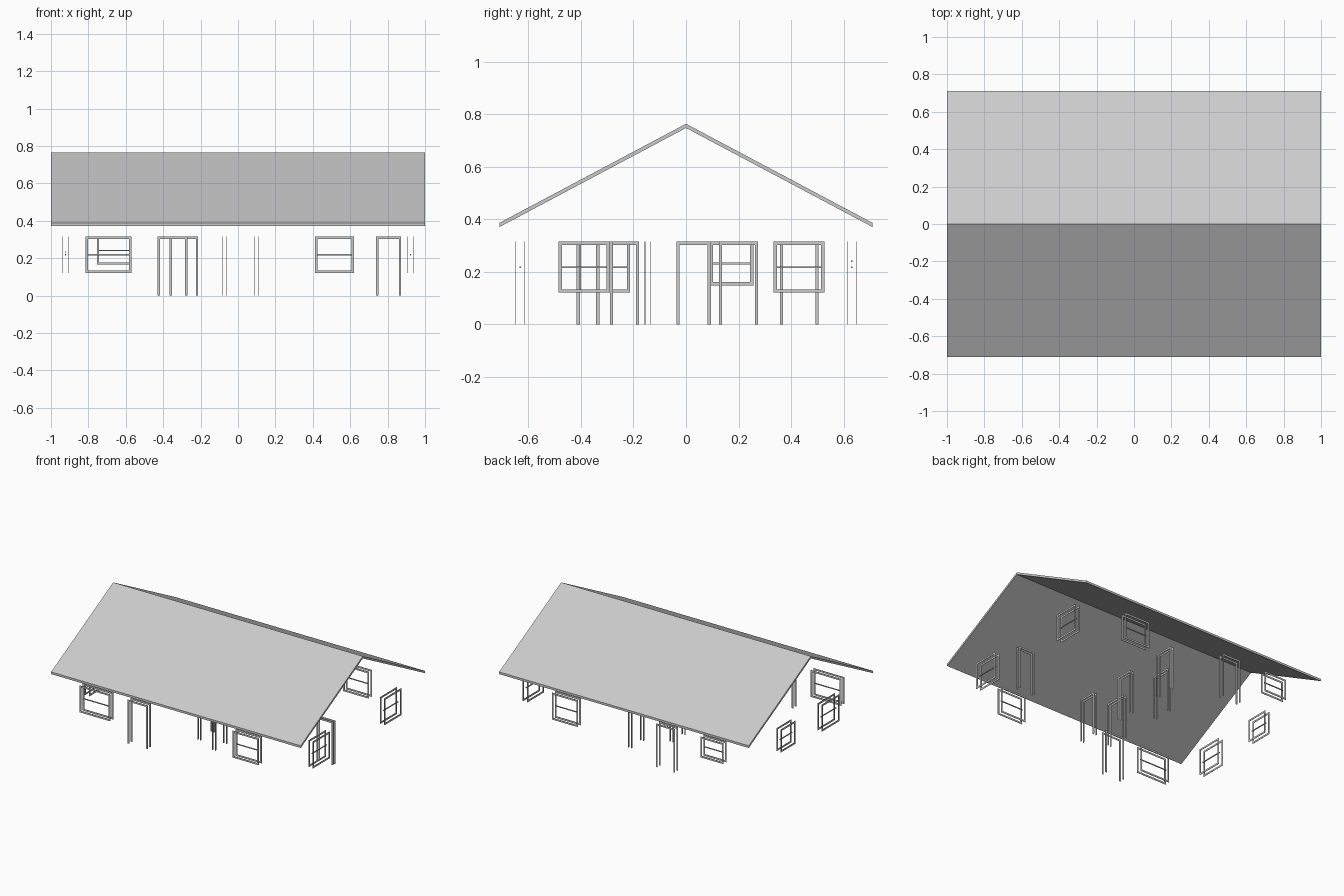
import bpy
import bmesh
from mathutils import Vector

cube = bpy.data.objects.get("Cube")
if cube:
    bpy.data.objects.remove(cube, do_unlink=True)

grey = bpy.data.materials.new("light grey")
grey.use_nodes = True
COLOUR = (0.6, 0.6, 0.6, 1)
grey.diffuse_color = COLOUR
grey.node_tree.nodes["Principled BSDF"].inputs["Base Color"].default_value = COLOUR

HEAD = 0.315    # top of every opening
TRIM = 0.0125   # face width of the casings
DEPTH = 0.003   # thickness of the casings
RAIL = 0.006    # meeting rail of the sashes
OUTER, INNER = 0.034, 0.022  # spacing of the casings on outer and inner walls


def finish(name, bm):
    bmesh.ops.recalc_face_normals(bm, faces=bm.faces)
    mesh = bpy.data.meshes.new(name)
    bm.to_mesh(mesh)
    bm.free()
    mesh.materials.append(grey)
    obj = bpy.data.objects.new(name, mesh)
    bpy.context.collection.objects.link(obj)
    return obj


def prism(bm, outline, offset):
    """Extrude a closed outline of points along an offset."""
    face = bm.faces.new([bm.verts.new(p) for p in outline])
    new = bmesh.ops.extrude_face_region(bm, geom=[face])["geom"]
    # the first face stays as the back cap
    verts = [g for g in new if isinstance(g, bmesh.types.BMVert)]
    bmesh.ops.translate(bm, verts=verts, vec=offset)


def opening(name, axis, wall, start, end, sill=None, gap=OUTER):
    """Casings on both wall faces; axis is the direction the wall faces."""
    normal = Vector((1, 0, 0)) if axis == "x" else Vector((0, 1, 0))

    def place(t, z, depth):
        return (depth, t, z) if axis == "x" else (t, depth, z)

    bm = bmesh.new()

    def bar(a, b, low, high, centre, thick):
        corners = ((a, low), (b, low), (b, high), (a, high))
        prism(bm, [place(t, z, centre - thick / 2) for t, z in corners],
              normal * thick)

    base = sill or 0
    for side in (-1, 1):
        depth = wall + side * gap / 2
        foot = base + TRIM if sill else base
        bar(start, start + TRIM, foot, HEAD - TRIM, depth, DEPTH)
        bar(end - TRIM, end, foot, HEAD - TRIM, depth, DEPTH)
        bar(start, end, HEAD - TRIM, HEAD, depth, DEPTH)
        if sill:
            bar(start, end, base, base + TRIM, depth, DEPTH)
    if sill:
        middle = (base + HEAD) / 2
        bar(start + TRIM, end - TRIM, middle - RAIL / 2, middle + RAIL / 2,
            wall, RAIL)
    finish(name, bm)


# Gabled roof slab
bm = bmesh.new()
top = [(-0.71, 0.387), (0, 0.764), (0.71, 0.387)]
under = [(y, z - 0.016) for y, z in reversed(top)]
prism(bm, [(-1, y, z) for y, z in top + under], Vector((2, 0, 0)))
finish("roof", bm)

# Outer wall windows: name, axis, wall, start, end, sill
END, FACE, SILL = 0.922, 0.631, 0.121
windows = [
    ("front_window_right", "y", -FACE, -0.815, -0.57, SILL),
    ("front_window_left", "y", -FACE, 0.412, 0.62, SILL),
    ("back_window_left", "y", FACE, 0.412, 0.62, SILL),
    ("back_window_small", "y", FACE, -0.755, -0.57, 0.165),
    ("left_window_front", "x", END, -0.485, -0.29, SILL),
    ("left_window_back", "x", END, 0.333, 0.527, SILL),
    ("right_window_front", "x", -END, -0.412, -0.213, SILL),
    ("right_window_small", "x", -END, 0.09, 0.257, 0.149),
]
for spec in windows:
    opening(*spec)

# Outer doors
opening("front_door_frame", "y", -FACE, -0.43, -0.27)
opening("back_door_frame", "y", FACE, -0.366, -0.213)

# Inner doors: name, axis, wall, start, end
WEST, EAST = -0.073, 0.097
inner_doors = [
    ("side_room_door_frame", "y", -0.145, 0.738, 0.872),
    ("living_room_door_frame", "x", WEST, -0.342, -0.178),
    ("kitchen_door_frame", "x", WEST, 0.125, 0.275),
    ("front_room_door_frame", "x", EAST, -0.416, -0.277),
    ("middle_room_door_frame", "x", EAST, -0.037, 0.095),
    ("back_room_door_frame", "x", EAST, 0.357, 0.505),
]
for spec in inner_doors:
    opening(*spec, gap=INNER)
